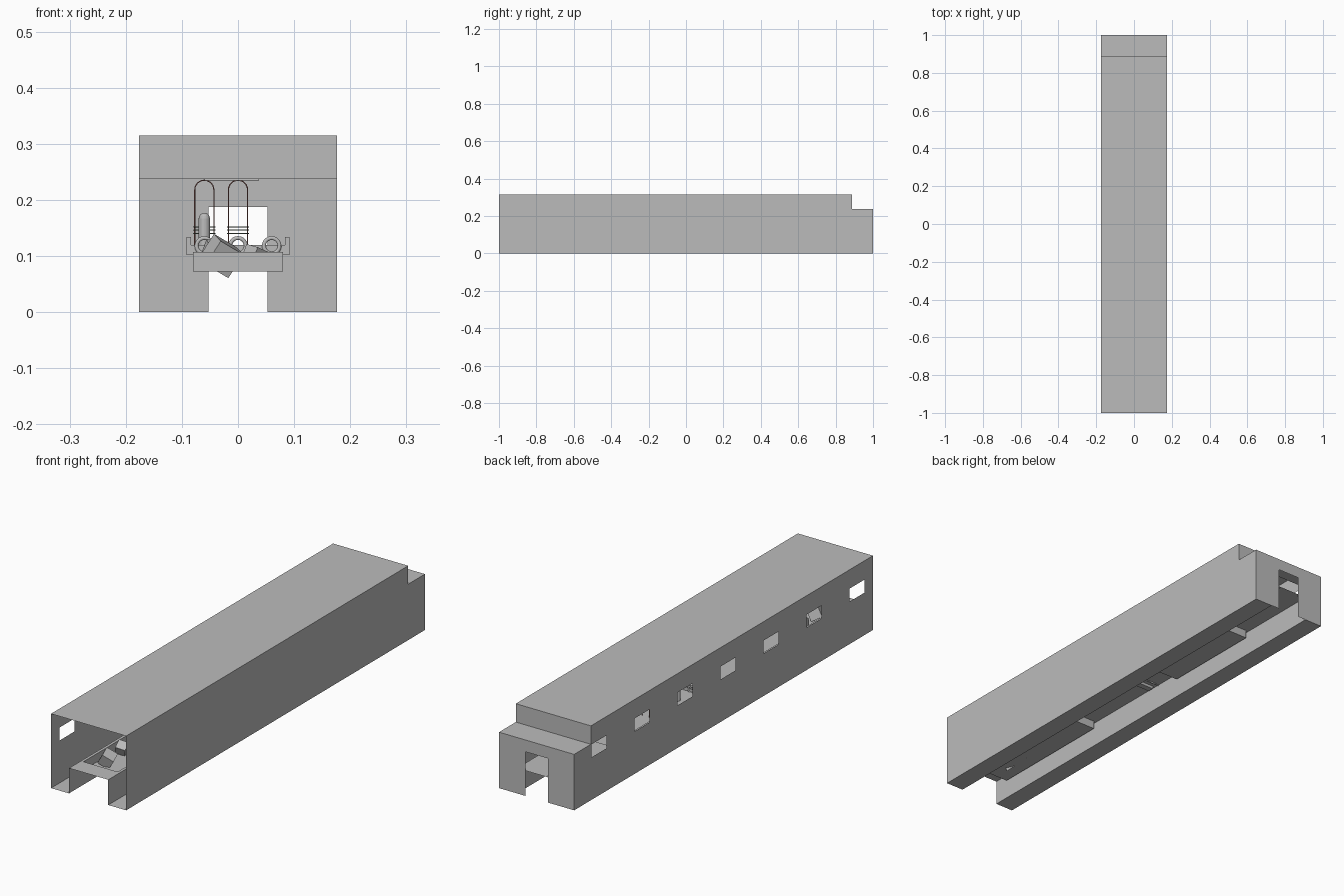
import bpy, bmesh, math
from mathutils import Vector, Matrix, Euler

if "Cube" in bpy.data.objects:
    bpy.data.objects.remove(bpy.data.objects["Cube"])

W, H, STEP, YS = 0.176, 0.315, 0.237, 0.888    # half width, roof, lower roof, step position
IN, DECK, PIT = 0.092, 0.107, 0.072            # deck half width, deck height, tray floor
GREY = (0.5, 0.5, 0.5, 1)


def paint(data, name, color):
    mat = bpy.data.materials.get(name) or bpy.data.materials.new(name)
    mat.diffuse_color = color
    mat.use_nodes = True
    mat.node_tree.nodes["Principled BSDF"].inputs["Base Color"].default_value = mat.diffuse_color
    data.materials.append(mat)


def finish(name, bm):
    me = bpy.data.meshes.new(name)
    bm.to_mesh(me)
    bm.free()
    ob = bpy.data.objects.new(name, me)
    bpy.context.collection.objects.link(ob)
    paint(me, "dark_grey", GREY)
    return ob


def sheets(name, rects):
    """Thin panels: each rect is a min and max corner with one equal axis."""
    bm = bmesh.new()
    for a, b in rects:
        a, b = Vector(a), Vector(b)
        k = min(range(3), key=lambda i: abs(b[i] - a[i]))
        i, j = [n for n in range(3) if n != k]
        p, q = a.copy(), a.copy()
        p[i], q[j] = b[i], b[j]
        bm.faces.new([bm.verts.new(v) for v in (a, p, b, q)])
    bmesh.ops.remove_doubles(bm, verts=bm.verts, dist=1e-5)
    return finish(name, bm)


def tube(name, pts, r, mat="dark_grey", color=GREY):
    cu = bpy.data.curves.new(name, 'CURVE')
    cu.dimensions, cu.bevel_depth, cu.bevel_resolution = '3D', r, 1
    sp = cu.splines.new('POLY')
    sp.points.add(len(pts) - 1)
    for p, co in zip(sp.points, pts):
        p.co = (*co, 1)
    ob = bpy.data.objects.new(name, cu)
    bpy.context.collection.objects.link(ob)
    paint(cu, mat, color)
    return ob


# Outer roof, stepped at the back, and the plain right wall
sheets("roof", [((-W, -1, H), (W, YS, H)), ((-W, YS, STEP), (W, YS, H)),
                ((-W, YS, STEP), (W, 1, STEP))])
sheets("right_wall", [((W, -1, 0), (W, YS, H)), ((W, YS, 0), (W, 1, STEP))])

# Left wall with seven viewing windows
Z0, Z1 = 0.18, 0.235
wall = [((-W, -1, 0), (-W, 1, Z0)), ((-W, -1, Z1), (-W, YS, H)),
        ((-W, YS, Z1), (-W, 1, STEP))]
y = -1
for n in range(7):
    start = -0.944 + n * 0.288
    wall.append(((-W, y, Z0), (-W, start, Z1)))
    y = start + 0.1
wall.append(((-W, y, Z0), (-W, 1, Z1)))
sheets("left_wall", wall)

# Back wall with its doorway
D, DH = 0.0525, 0.187
sheets("back_wall", [((-D, 1, DH), (D, 1, STEP)), ((-W, 1, 0), (-D, 1, STEP)),
                     ((D, 1, 0), (W, 1, STEP))])

# Side floors, and the inner walls that carry the deck
base = []
for s in (-1, 1):
    base += [((s * W, -1, 0), (s * IN, 1, 0)), ((s * IN, -1, 0), (s * IN, 1, DECK))]
sheets("side_floor", base)

# Deck with sunken trays
P = 0.08
deck, trays, y = [], [], -1
for y0, y1, z in ((-0.92, -0.355, PIT), (0.0, 0.026, 0.095), (0.18, 0.63, PIT)):
    deck.append(((-IN, y, DECK), (IN, y0, DECK)))
    for s in (-1, 1):
        deck.append(((s * IN, y0, DECK), (s * P, y1, DECK)))
        trays.append(((s * P, y0, z), (s * P, y1, DECK)))
    for ye in (y0, y1):
        trays.append(((-P, ye, z), (P, ye, DECK)))
    trays.append(((-P, y0, z), (P, y1, z)))
    y = y1
deck.append(((-IN, y, DECK), (IN, 1, DECK)))
sheets("deck", deck)
sheets("trays", trays)

# Tilted blocks in the front tray
for i, (x, yy, size, rot) in enumerate(((-0.03, -0.83, 0.05, (0.3, 0.5, 0.4)),
                                        (0.03, -0.62, 0.03, (0.2, 0.3, 0.8)),
                                        (-0.04, -0.72, 0.04, (0.5, 0.2, 0.3)))):
    bm = bmesh.new()
    bmesh.ops.create_cube(bm, size=size, matrix=Matrix.Translation((x, yy, 0.1)) @
                          Euler(rot).to_matrix().to_4x4())
    finish(f"block_{i}", bm)

# Low fence with end posts and round rings across the deck
FY = 0.05
sheets("fence", [((-IN, FY, 0.102), (IN, FY, 0.12))] +
       [((s * 0.084, FY, 0.12), (s * IN, FY, 0.134)) for s in (-1, 1)])
for i, cx in enumerate((-0.06, 0.0, 0.06)):
    arc = [(cx + 0.014 * math.cos(a), FY, 0.118 + 0.014 * math.sin(a))
           for a in [math.tau * k / 20 for k in range(21)]]
    tube(f"fence_ring_{i}", arc, 0.004)

# Round-topped tank
bm = bmesh.new()
bmesh.ops.create_cone(bm, cap_ends=True, segments=16, radius1=0.01, radius2=0.01, depth=0.06,
                      matrix=Matrix.Translation((-0.06, 0.14, 0.137)))
bmesh.ops.create_uvsphere(bm, u_segments=16, v_segments=8, radius=0.01,
                          matrix=Matrix.Translation((-0.06, 0.14, 0.167)))
finish("tank", bm)

# Tall wire hoops with rings at their feet and a bar along the top
HY = 0.27
for i, cx in enumerate((-0.06, 0.0)):
    arc = [(cx - 0.017 * math.cos(a), HY, 0.218 + 0.017 * math.sin(a))
           for a in [math.pi * k / 12 for k in range(13)]]
    tube(f"hoop_{i}", [(cx - 0.017, HY, PIT)] + arc + [(cx + 0.017, HY, PIT)], 0.001,
         "rust", (0.35, 0.15, 0.13, 1))
    for k in range(3):
        ring = [(cx + 0.019 * math.cos(a), HY + 0.019 * math.sin(a), 0.14 + 0.006 * k)
                for a in [math.tau * n / 16 for n in range(17)]]
        tube(f"foot_ring_{i}_{k}", ring, 0.001, "dull_green", (0.2, 0.28, 0.2, 1))
tube("top_bar", [(-0.06, HY, 0.236), (0.037, HY, 0.236)], 0.002)
